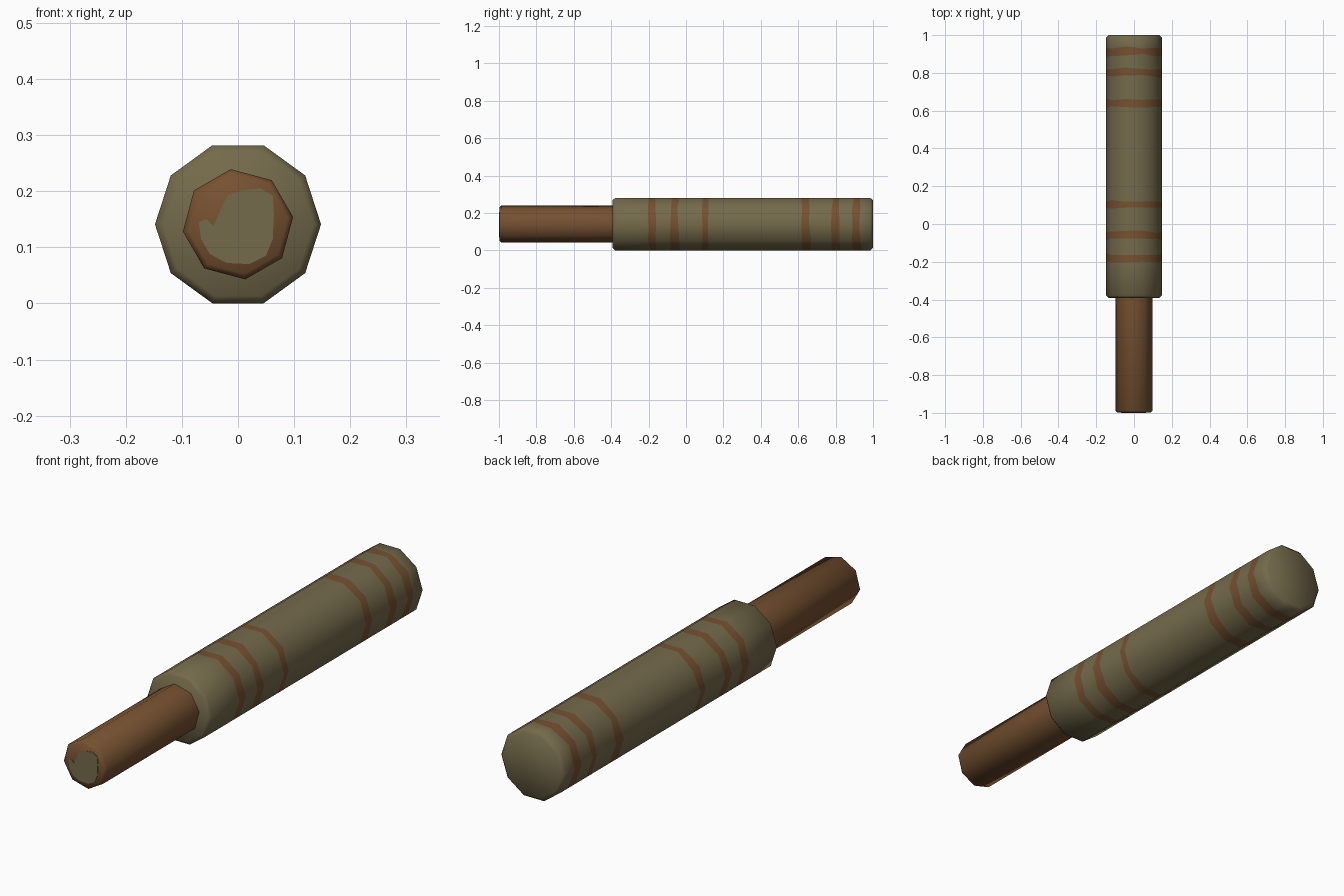
import bpy, bmesh, math, random
from mathutils import Vector

if "Cube" in bpy.data.objects:
    bpy.data.objects.remove(bpy.data.objects["Cube"])

random.seed(4)
CZ = 0.141  # height of the shared axis


def material(name, rgb):
    m = bpy.data.materials.new(name)
    m.diffuse_color = (*rgb, 1)
    m.use_nodes = True
    m.node_tree.nodes["Principled BSDF"].inputs["Base Color"].default_value = m.diffuse_color
    return m


olive = material("olive", (0.175, 0.145, 0.070))
brown = material("brown", (0.180, 0.082, 0.030))


def lathe(name, sides, phase, profile, mats, bands=(), wobble=0.0):
    """Closed prism along y from (y, radius) points; bands are recoloured y ranges."""
    edges = {v for b in bands for v in b}
    bm = bmesh.new()
    rings = []
    for y, r in profile:
        ring = []
        for i in range(sides):
            a = math.radians(phase) + 2 * math.pi * i / sides
            yy = y + (random.uniform(-wobble, wobble) if y in edges else 0)
            ring.append(bm.verts.new((r * math.cos(a), yy, CZ + r * math.sin(a))))
        rings.append(ring)
    for k in range(len(rings) - 1):
        painted = (profile[k][0], profile[k + 1][0]) in bands
        for i in range(sides):
            j = (i + 1) % sides
            f = bm.faces.new((rings[k][i], rings[k][j], rings[k + 1][j], rings[k + 1][i]))
            f.material_index = 1 if painted else 0
    bm.faces.new(rings[0])
    bm.faces.new(rings[-1])
    bmesh.ops.recalc_face_normals(bm, faces=bm.faces)
    return finish(name, bm, mats)


def finish(name, bm, mats):
    me = bpy.data.meshes.new(name)
    bm.to_mesh(me)
    bm.free()
    for m in mats:
        me.materials.append(m)
    ob = bpy.data.objects.new(name, me)
    bpy.context.collection.objects.link(ob)
    bpy.context.view_layer.objects.active = ob
    bpy.ops.object.select_all(action='DESELECT')
    ob.select_set(True)
    bpy.ops.object.shade_smooth_by_angle(angle=math.radians(60))
    return ob


# Thick ten-sided barrel with two groups of three painted rings
bands = [(-0.198, -0.16), (-0.081, -0.041), (0.087, 0.12),
         (0.618, 0.662), (0.782, 0.822), (0.893, 0.933)]
R = 0.148
profile = [(-0.392, 0.134), (-0.378, R)]
profile += [(y, R) for b in bands for y in b]
profile += [(0.985, R), (1.0, 0.133)]
lathe("barrel", 10, 0, profile, [olive, brown], bands, 0.007)

# Thin eight-sided handle
H = 0.099
lathe("handle", 8, 7.5, [(-0.998, 0.089), (-0.988, H), (-0.38, H)], [brown])

# Worn olive patch on the handle's end
outline = [(-0.07, 0.145), (-0.066, 0.115), (-0.05, 0.088), (-0.02, 0.072),
           (0.02, 0.07), (0.05, 0.085), (0.062, 0.115), (0.064, 0.16),
           (0.062, 0.192), (0.04, 0.205), (0.012, 0.202), (-0.016, 0.195),
           (-0.026, 0.178), (-0.034, 0.16), (-0.044, 0.138), (-0.056, 0.15)]
bm = bmesh.new()
face = bm.faces.new([bm.verts.new((x, -0.997, z)) for x, z in outline])
top = bmesh.ops.extrude_face_region(bm, geom=[face])["geom"]
bmesh.ops.translate(bm, vec=Vector((0, -0.003, 0)),
                    verts=[v for v in top if isinstance(v, bmesh.types.BMVert)])
bmesh.ops.recalc_face_normals(bm, faces=bm.faces)
finish("handle_end_patch", bm, [olive])
